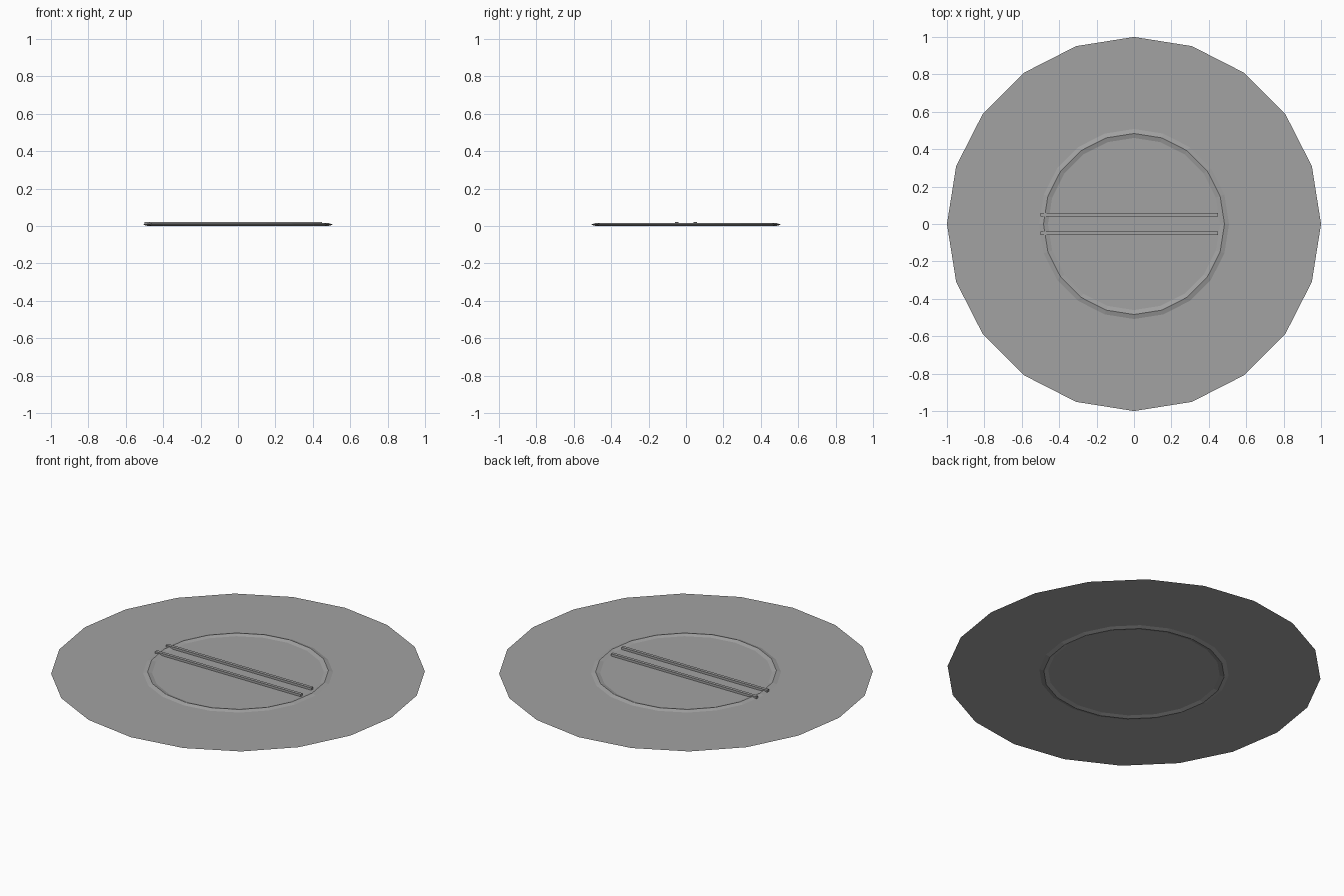
import bpy
import bmesh
from math import cos, sin, tau

cube = bpy.data.objects.get("Cube")
if cube:
    bpy.data.objects.remove(cube, do_unlink=True)

SIDES = 20
DISC_Z = 0.0075

grey = bpy.data.materials.new("plain grey")
grey.use_nodes = True
COLOUR = (0.36, 0.36, 0.36, 1)
grey.diffuse_color = COLOUR
grey.node_tree.nodes["Principled BSDF"].inputs["Base Color"].default_value = COLOUR


def add_object(name, bm):
    mesh = bpy.data.meshes.new(name)
    bm.to_mesh(mesh)
    bm.free()
    mesh.materials.append(grey)
    obj = bpy.data.objects.new(name, mesh)
    bpy.context.collection.objects.link(obj)
    return obj


def circle_points(radius, z):
    return [(radius * cos(tau * i / SIDES), radius * sin(tau * i / SIDES), z)
            for i in range(SIDES)]


# Paper-thin base disc
bm = bmesh.new()
bm.faces.new([bm.verts.new(p) for p in circle_points(1, DISC_Z)])
add_object("base_disc", bm)

# Flattened ring with a diamond section, half sunk in the disc
bm = bmesh.new()
section = [(0.508, DISC_Z), (0.484, 0.015), (0.46, DISC_Z), (0.484, 0)]
loops = [[bm.verts.new(p) for p in circle_points(r, z)] for r, z in section]
for k, lower in enumerate(loops):
    upper = loops[(k + 1) % len(loops)]
    for i in range(SIDES):
        j = (i + 1) % SIDES
        bm.faces.new((lower[i], lower[j], upper[j], upper[i]))
bmesh.ops.recalc_face_normals(bm, faces=bm.faces)
add_object("ring", bm)

# Two parallel bars across the ring
for name, side in (("back_bar", 1), ("front_bar", -1)):
    bm = bmesh.new()
    bmesh.ops.create_cube(bm, size=1)
    bmesh.ops.scale(bm, vec=(0.95, 0.018, 0.021 - DISC_Z), verts=bm.verts)
    bmesh.ops.translate(bm, vec=(-0.025, side * 0.05, (0.021 + DISC_Z) / 2),
                        verts=bm.verts)
    add_object(name, bm)
